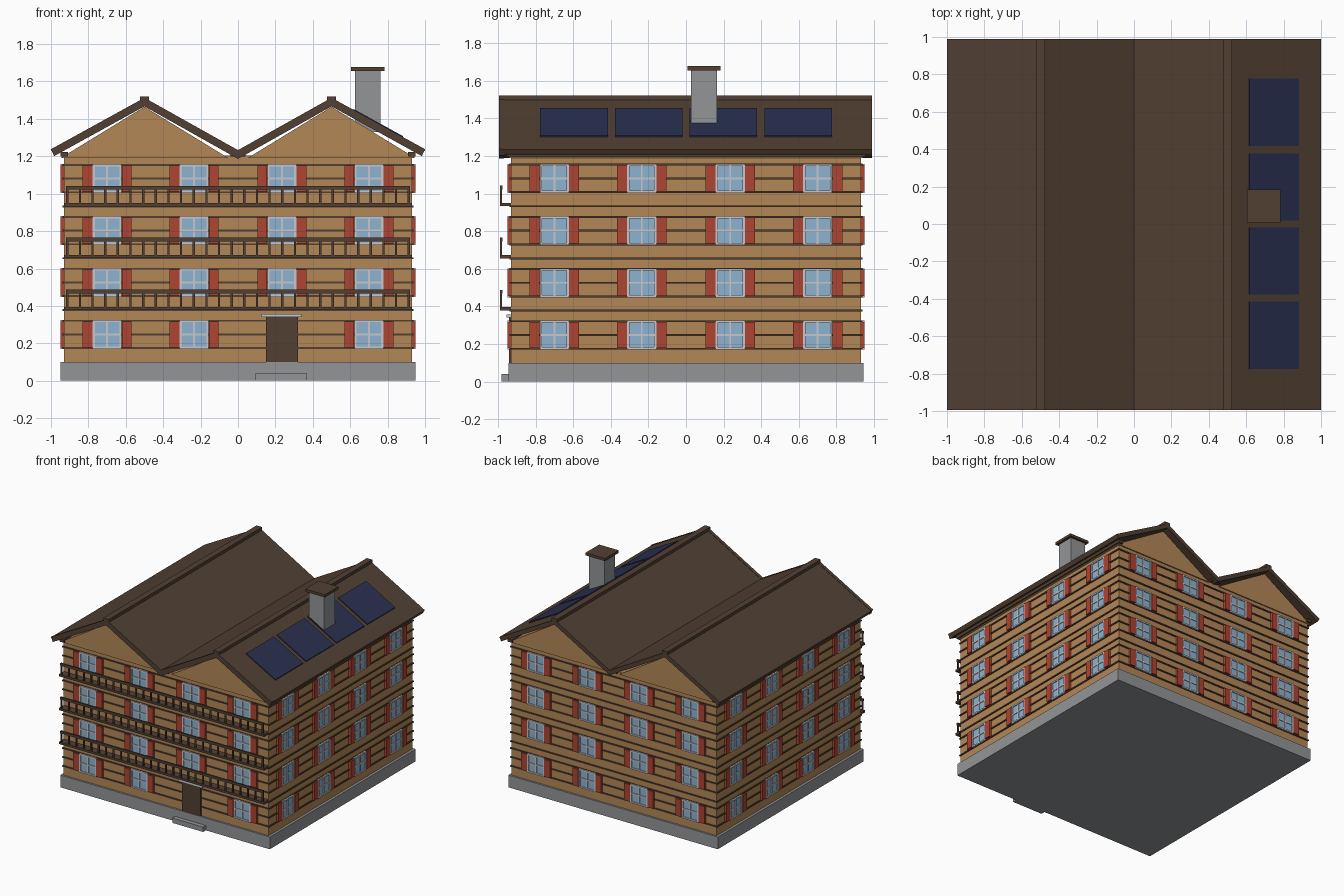
import bpy, bmesh

if "Cube" in bpy.data.objects:
    bpy.data.objects.remove(bpy.data.objects["Cube"])


def material(name, r, g, b):
    m = bpy.data.materials.new(name)
    m.diffuse_color = (r, g, b, 1)
    m.use_nodes = True
    m.node_tree.nodes["Principled BSDF"].inputs["Base Color"].default_value = m.diffuse_color
    return m


WOOD = material("honey wood", 0.455, 0.245, 0.097)
BROWN = material("dark brown", 0.084, 0.051, 0.033)
RED = material("shutter red", 0.42, 0.058, 0.032)
GLASS = material("window blue", 0.27, 0.45, 0.63)
FRAME = material("pale frame", 0.58, 0.58, 0.61)
STONE = material("stone grey", 0.29, 0.30, 0.31)
PANEL = material("solar navy", 0.023, 0.029, 0.08)


def finish(name, bm, mat):
    bmesh.ops.recalc_face_normals(bm, faces=bm.faces)
    me = bpy.data.meshes.new(name)
    bm.to_mesh(me)
    bm.free()
    me.materials.append(mat)
    ob = bpy.data.objects.new(name, me)
    bpy.context.collection.objects.link(ob)


def boxes(name, mat, items):
    """One object of boxes, each given as x0, x1, y0, y1, z0, z1."""
    bm = bmesh.new()
    for x0, x1, y0, y1, z0, z1 in items:
        vs = bmesh.ops.create_cube(bm, size=1)["verts"]
        for v in vs:
            v.co.x = x0 if v.co.x < 0 else x1
            v.co.y = y0 if v.co.y < 0 else y1
            v.co.z = z0 if v.co.z < 0 else z1
    finish(name, bm, mat)


def prism(name, mat, profiles, y0, y1):
    """Extrude x-z outlines along y."""
    bm = bmesh.new()
    for pts in profiles:
        f = bm.faces.new([bm.verts.new((x, y0, z)) for x, z in pts])
        ext = bmesh.ops.extrude_face_region(bm, geom=[f], use_keep_orig=True)
        for g in ext["geom"]:
            if isinstance(g, bmesh.types.BMVert):
                g.co.y = y1
    finish(name, bm, mat)


W = 0.93            # half width of the walls
BASE, H = 0.10, 0.2775
FLOORS = [BASE + i * H for i in range(4)]


def on_wall(side, u0, u1, z0, z1, d):
    """Plate on one of four walls, standing out by d."""
    a, b = W - 0.01, W + d
    return [(u0, u1, -b, -a, z0, z1), (a, b, u0, u1, z0, z1),
            (u0, u1, a, b, z0, z1), (-b, -a, u0, u1, z0, z1)][side]


# Foundation, step, walls
boxes("foundation", STONE, [(-0.95, 0.95, -0.945, 0.945, 0, BASE)])
boxes("entrance_step", STONE, [(0.09, 0.37, -0.98, -0.94, 0, 0.04)])
boxes("walls", WOOD, [(-W, W, -W, W, BASE, 1.205)])

# Dark log lines around the house
lines = [z + o for z in FLOORS for o in (0, 0.075, 0.148, 0.221)][1:]
S = W + 0.008
boxes("log_lines", BROWN, [(-S, S, -S, S, z - 0.005, z + 0.005) for z in lines])

# Windows and shutters
glass, frames, shutters = [], [], []
for side in range(4):
    for i, z0 in enumerate(FLOORS):
        for c in (-0.70, -0.235, 0.235, 0.70):
            if side == 0 and i == 0 and c == 0.235:
                continue        # door is here
            z = z0 + 0.148
            w, h, t = 0.0775, 0.077, 0.012
            glass.append(on_wall(side, c - w, c + w, z - h, z + h, 0.010))
            for u0, u1, a, b in ((-w, w, h - t, h), (-w, w, -h, t - h),
                                 (-w, t - w, t - h, h - t), (w - t, w, t - h, h - t)):
                frames.append(on_wall(side, c + u0, c + u1, z + a, z + b, 0.018))
            frames.append(on_wall(side, c - 0.005, c + 0.005, z - h + t, z + h - t, 0.016))
            frames.append(on_wall(side, c - w + t, c + w - t, z - 0.005, z + 0.005, 0.0155))
            for s in (-1, 1):
                m = c + s * 0.105
                shutters.append(on_wall(side, m - 0.026, m + 0.026, z - 0.07, z + 0.07, 0.02))
boxes("window_glass", GLASS, glass)
boxes("window_frames", FRAME, frames)
boxes("shutters", RED, shutters)

# Door with canopy
boxes("door", BROWN, [on_wall(0, 0.15, 0.32, BASE, 0.34, 0.012)])
boxes("door_canopy", FRAME, [on_wall(0, 0.125, 0.34, 0.34, 0.358, 0.025)])

# Balconies
slabs, rails = [], []
for z in FLOORS[1:]:
    slabs.append((-W, W, -0.99, -W, z, z + 0.018))
    rails.append((-0.92, 0.92, -0.99, -0.976, z + 0.09, z + 0.11))
    n = 28
    for k in range(n):
        x = -0.913 + 1.826 * k / (n - 1)
        rails.append((x - 0.006, x + 0.006, -0.988, -0.978, z + 0.018, z + 0.09))
boxes("balcony_floors", BROWN, slabs)
boxes("balcony_railings", BROWN, rails)

# Twin gables under the roof
prism("gables", WOOD, [[(c - 0.45, 1.19), (c + 0.45, 1.19), (c, 1.465)]
                       for c in (-0.5, 0.5)], -0.94, 0.94)

# Folded roof, front bargeboard, ridge caps, eave beams
top = [(-1, 1.235), (-0.5, 1.51), (0, 1.23), (0.5, 1.51), (1, 1.235)]
under = [(0.983, 1.205), (0.5, 1.471), (0, 1.19), (-0.5, 1.471), (-0.983, 1.205)]
prism("roof", BROWN, [top + under], -0.975, 0.99)
prism("bargeboard", BROWN, [[(x, z + 0.003) for x, z in top]
                            + [(x, z - 0.004) for x, z in under]], -0.995, -0.968)
boxes("ridge_caps", BROWN, [(c - 0.025, c + 0.025, -0.995, 0.99, 1.49, 1.521)
                            for c in (-0.5, 0.5)])
boxes("eave_beams", BROWN, [(c - w, c + w, -0.955, 0.955, 1.198, 1.222)
                            for c, w in ((-0.93, 0.02), (0, 0.04), (0.93, 0.02))])

# Solar panels lying on the right slope
prof = [(x, 1.235 + (1 - x) * 0.55 + dz)
        for x, dz in ((0.615, -0.002), (0.88, -0.002), (0.882, 0.008), (0.617, 0.008))]
for i, y in enumerate((-0.595, -0.198, 0.198, 0.597)):
    prism("solar_panel_%d" % (i + 1), PANEL, [prof], y - 0.18, y + 0.18)

# Chimney
boxes("chimney", STONE, [(0.625, 0.762, 0.026, 0.166, 1.33, 1.657)])
boxes("chimney_cap", BROWN, [(0.605, 0.782, 0.008, 0.184, 1.655, 1.677)])
